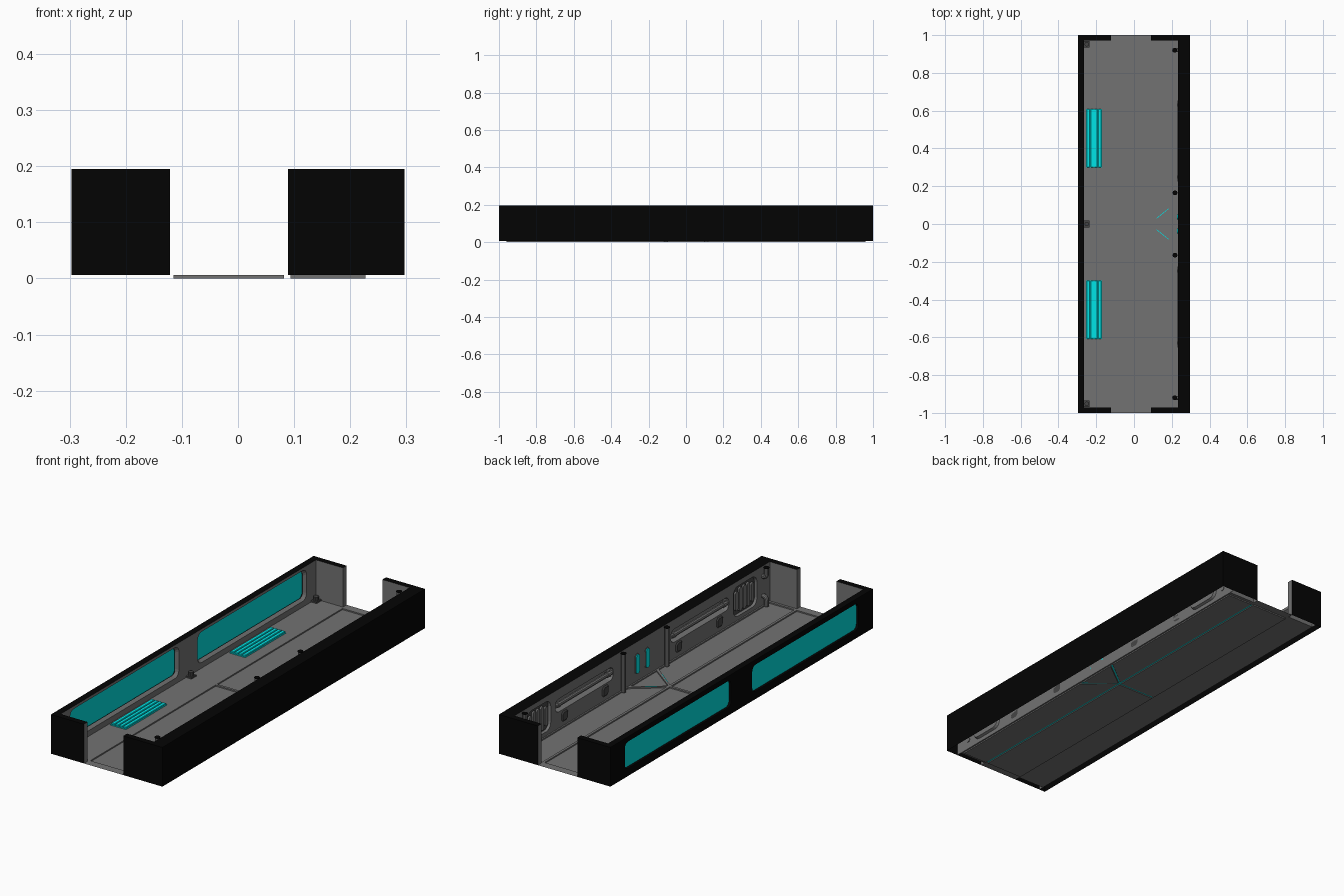
import bpy, bmesh, math
from mathutils import Vector

if "Cube" in bpy.data.objects:
    bpy.data.objects.remove(bpy.data.objects["Cube"])

def mat(name, c):
    m = bpy.data.materials.new(name)
    m.diffuse_color = (*c, 1)
    m.use_nodes = True
    m.node_tree.nodes["Principled BSDF"].inputs["Base Color"].default_value = m.diffuse_color
    return m

BLACK = mat("black_shell", (0.0012, 0.0012, 0.0012))
GREY = mat("mid_grey", (0.17, 0.17, 0.17))
DARK = mat("charcoal", (0.06, 0.06, 0.06))
LIGHT = mat("cyan_light", (0.0, 0.95, 0.97))
GLASS = mat("teal_glass", (0.0, 0.72, 0.72))

def finish(name, bm, *mats):
    me = bpy.data.meshes.new(name)
    bm.to_mesh(me)
    bm.free()
    ob = bpy.data.objects.new(name, me)
    bpy.context.collection.objects.link(ob)
    for m in mats:
        me.materials.append(m)
    return ob

def box(name, x0, x1, y0, y1, z0, z1, m):
    bm = bmesh.new()
    bmesh.ops.create_cube(bm, size=1)
    for v in bm.verts:
        v.co = Vector(((x0, x1)[v.co.x > 0], (y0, y1)[v.co.y > 0], (z0, z1)[v.co.z > 0]))
    return finish(name, bm, m)

def rrect(y0, y1, z0, z1, r, seg=4):
    """Rounded rectangle in the y-z plane."""
    pts = []
    for cy, cz, a0 in ((y1 - r, z1 - r, 0), (y0 + r, z1 - r, 90), (y0 + r, z0 + r, 180), (y1 - r, z0 + r, 270)):
        for i in range(seg + 1):
            a = math.radians(a0 + 90 * i / seg)
            pts.append((cy + r * math.cos(a), cz + r * math.sin(a)))
    return pts

def loft(name, pa, xa, pb, xb, m):
    """Solid between two y-z outlines at two x positions."""
    bm = bmesh.new()
    a = [bm.verts.new((xa, *p)) for p in pa]
    b = [bm.verts.new((xb, *p)) for p in pb]
    bm.faces.new(a)
    bm.faces.new(b)
    n = len(a)
    for i in range(n):
        bm.faces.new((a[i], a[(i + 1) % n], b[(i + 1) % n], b[i]))
    bmesh.ops.recalc_face_normals(bm, faces=bm.faces)
    return finish(name, bm, m)

def pipe(name, pts, r, m):
    cu = bpy.data.curves.new(name, 'CURVE')
    cu.dimensions = '3D'
    cu.bevel_depth, cu.bevel_resolution, cu.use_fill_caps = r, 3, True
    sp = cu.splines.new('POLY')
    sp.points.add(len(pts) - 1)
    for p, q in zip(sp.points, pts):
        p.co = (*q, 1)
    cu.materials.append(m)
    ob = bpy.data.objects.new(name, cu)
    bpy.context.collection.objects.link(ob)
    select(ob)
    bpy.ops.object.convert(target='MESH')
    bpy.ops.object.shade_smooth_by_angle()

def select(ob):
    bpy.ops.object.select_all(action='DESELECT')
    ob.select_set(True)
    bpy.context.view_layer.objects.active = ob

def span(a, b, s):
    return (a, b) if s > 0 else (-b, -a)

def carve(ob, cutters):
    select(ob)
    for c in cutters:
        md = ob.modifiers.new("cut", 'BOOLEAN')
        md.operation, md.solver, md.object = 'DIFFERENCE', 'EXACT', c
        bpy.ops.object.modifier_apply(modifier=md.name)
        bpy.data.objects.remove(c)

def colour_wall(ob):
    """Black outside and on top, grey inside, open underneath."""
    me = ob.data
    me.materials.clear()
    me.materials.append(BLACK)
    me.materials.append(GREY)
    bm = bmesh.new()
    bm.from_mesh(me)
    bm.normal_update()
    for f in bm.faces:
        c, n = f.calc_center_median(), f.normal
        outer = (c.x > 0.295 and n.x > 0.9) or c.x < -0.284 or (abs(c.y) > 0.995 and abs(n.y) > 0.9) or c.z > 0.194
        if abs(n.z) > 0.9 and c.z < 0.19 and c.x < -0.284 and abs(c.y) < 0.99:
            outer = True
        f.material_index = 0 if outer else 1
    bmesh.ops.delete(bm, geom=[f for f in bm.faces if f.calc_center_median().z < 0.0065], context='FACES')
    bm.to_mesh(me)
    bm.free()

F, T = 0.006, 0.195   # floor level, wall top

# Left wall with two splayed window openings and set-back glass panes
wall = box("window_wall", -0.297, -0.265, -1, 1, F, T, BLACK)
cut = []
for s in (1, -1):
    small = rrect(*span(0.08, 0.89, s), 0.043, 0.172, 0.025)
    big = rrect(*span(0.07, 0.902, s), 0.032, 0.183, 0.03)
    cut.append(loft("window_cutter", small, -0.31, small, -0.25, GREY))
    cut.append(loft("splay_cutter", small, -0.279, big, -0.263, GREY))
    pane = rrect(*span(0.078, 0.892, s), 0.041, 0.174, 0.026)
    loft("window_pane", pane, -0.285, pane, -0.282, GLASS)
carve(wall, cut)
colour_wall(wall)

# Right wall with pipe niches and vent recesses
X = 0.234
wall = box("service_wall", X, 0.297, -1, 1, F, T, BLACK)
cut = []
def niche(y0, y1, z0, z1, r, depth, grow=0.006):
    cut.append(loft("niche_cutter", rrect(y0 - grow, y1 + grow, z0 - grow, z1 + grow, r + grow), X - 0.003,
                    rrect(y0, y1, z0, z1, r), X + depth, GREY))
for s in (1, -1):
    niche(*span(0.225, 0.655, s), 0.09, 0.142, 0.02, 0.03)
    niche(*span(0.70, 0.87, s), 0.03, 0.165, 0.03, 0.012)
carve(wall, cut)
colour_wall(wall)

for s in (1, -1):
    # Horizontal niche pipe with clamps
    pipe("niche_pipe", [(X + 0.008, s * 0.225, 0.116), (X + 0.008, s * 0.655, 0.116)], 0.011, GREY)
    for y in (0.25, 0.63):
        pipe("pipe_clamp", [(X + 0.008, s * y - 0.008, 0.116), (X + 0.008, s * y + 0.008, 0.116)], 0.014, GREY)
    # Vent slats on a dark back
    p = rrect(*span(0.70, 0.87, s), 0.03, 0.165, 0.03)
    loft("vent_back", p, X + 0.0105, p, X + 0.0118, DARK)
    for i in range(5):
        y, h = 0.725 + 0.03 * i, 0.045 if i in (0, 4) else 0.057
        p = rrect(s * y - 0.011, s * y + 0.011, 0.0975 - h, 0.0975 + h, 0.009, 3)
        loft("vent_slat", p, X + 0.002, p, X + 0.0115, GREY)
    # Small service hatches
    for y in (0.28, 0.59):
        p = rrect(s * y - 0.024, s * y + 0.024, 0.026, 0.076, 0.01, 1)
        q = rrect(s * y - 0.018, s * y + 0.018, 0.032, 0.07, 0.008, 1)
        loft("service_hatch", p, X, q, X - 0.005, DARK)
    # Upright wall light
    p = rrect(s * 0.038 - 0.017, s * 0.038 + 0.017, 0.039, 0.139, 0.0165)
    loft("light_bezel", p, X, p, X - 0.002, GREY)
    p = rrect(s * 0.038 - 0.013, s * 0.038 + 0.013, 0.043, 0.135, 0.0125)
    loft("wall_light", p, X, p, X - 0.006, LIGHT)
    # Upright pipe with a black cap
    pipe("upright_pipe", [(0.217, s * 0.165, F), (0.217, s * 0.165, 0.19)], 0.011, GREY)
    pipe("pipe_cap", [(0.217, s * 0.165, 0.19), (0.217, s * 0.165, 0.1935)], 0.013, BLACK)
    # Bent pipes near the ends, floor to wall and top to wall
    for z0, d in ((F, 1), (0.19, -1)):
        pts = [(0.215, s * 0.92, z0), (0.215, s * 0.92, z0 + d * 0.03)]
        for i in range(1, 6):
            a = math.radians(18 * i)
            pts.append((0.215 + 0.015 * (1 - math.cos(a)), s * 0.92, z0 + d * (0.03 + 0.015 * math.sin(a))))
        pipe("bent_pipe", pts + [(X + 0.003, s * 0.92, z0 + d * 0.045)], 0.011, GREY)
    pipe("bent_pipe_cap", [(0.215, s * 0.92, 0.19), (0.215, s * 0.92, 0.1935)], 0.013, BLACK)

# End walls beside the two doorways
for s in (1, -1):
    for n, x0, x1 in (("left", -0.265, -0.121), ("right", 0.089, X)):
        w = box("end_wall_" + n, x0, x1, *span(0.972, 1, s), F, T, BLACK)
        colour_wall(w)

# Floor: ridges at floor level, panels sunk to z = 0
bm = bmesh.new()
def sheet(pts, z=F):
    f = bm.faces.new([bm.verts.new((*p, z)) for p in pts])
    f.normal_update()
    if f.normal.z < 0:
        f.normal_flip()
def rect(x0, x1, y0, y1):
    return [(x0, y0), (x1, y0), (x1, y1), (x0, y1)]
def tray(pts):
    sheet(pts, 0)
    for p, q in zip(pts, pts[1:] + pts[:1]):
        bm.faces.new([bm.verts.new(c) for c in ((*p, 0), (*p, F), (*q, F), (*q, 0))])

sheet(rect(-0.265, -0.115, -0.96, 0.96))
sheet(rect(0.082, 0.094, -0.96, 0.96))
sheet(rect(-0.115, 0.082, -0.006, 0.006))
sheet(rect(0.227, X, -0.96, 0.96))
side = [(0.094, 0.012), (0.227, 0.117), (0.227, 0.96), (0.094, 0.96)]
arm = [(0.094, 0.0), (0.227, 0.10), (0.227, 0.117), (0.094, 0.012)]
for s in (1, -1):
    sheet(rect(-0.265, X, *span(0.96, 0.975, s)))
    sheet(rect(-0.121, 0.089, *span(0.975, 1, s)))
    tray(rect(-0.115, 0.082, *span(0.006, 0.96, s)))
    tray([(x, s * y) for x, y in side][::s])
    sheet([(x, s * y) for x, y in arm])
tray([(0.094, 0.0), (0.227, -0.10), (0.227, 0.10)])
finish("floor", bm, GREY)

# Light strips: on the forked arms, and set under the floor ridges
bm = bmesh.new()
for s in (1, -1):
    sheet([(0.12, s * 0.0285), (0.183, s * 0.0785), (0.183, s * 0.0825), (0.12, s * 0.0325)], F + 0.0005)
finish("arm_lights", bm, LIGHT)
bm = bmesh.new()
sheet(rect(0.084, 0.092, -0.955, 0.955), 0.003)
sheet(rect(-0.113, 0.082, -0.004, 0.004), 0.003)
for s in (1, -1):
    sheet([(0.094, s * 0.003), (0.225, s * 0.104), (0.225, s * 0.113), (0.094, s * 0.010)], 0.003)
finish("underfloor_lights", bm, GLASS)

# Glowing floor grilles below the windows
for s in (1, -1):
    box("grille_base", -0.254, -0.170, *span(0.298, 0.61, s), F + 0.0005, 0.009, LIGHT)
    for i in range(4):
        x = -0.2425 + 0.0205 * i
        slat = box("grille_slat", x - 0.0085, x + 0.0085, *span(0.300, 0.608, s), 0.008, 0.016, LIGHT)
        bv = slat.modifiers.new("bevel", 'BEVEL')
        bv.width, bv.segments = 0.002, 1

# Small floor knobs along the window wall
for y in (-0.952, 0, 0.952):
    box("knob_base", -0.265, -0.235, y - 0.018, y + 0.018, F + 0.0005, 0.014, DARK)
    pipe("floor_knob", [(-0.25, y, 0.012), (-0.25, y, 0.032)], 0.012, DARK)
